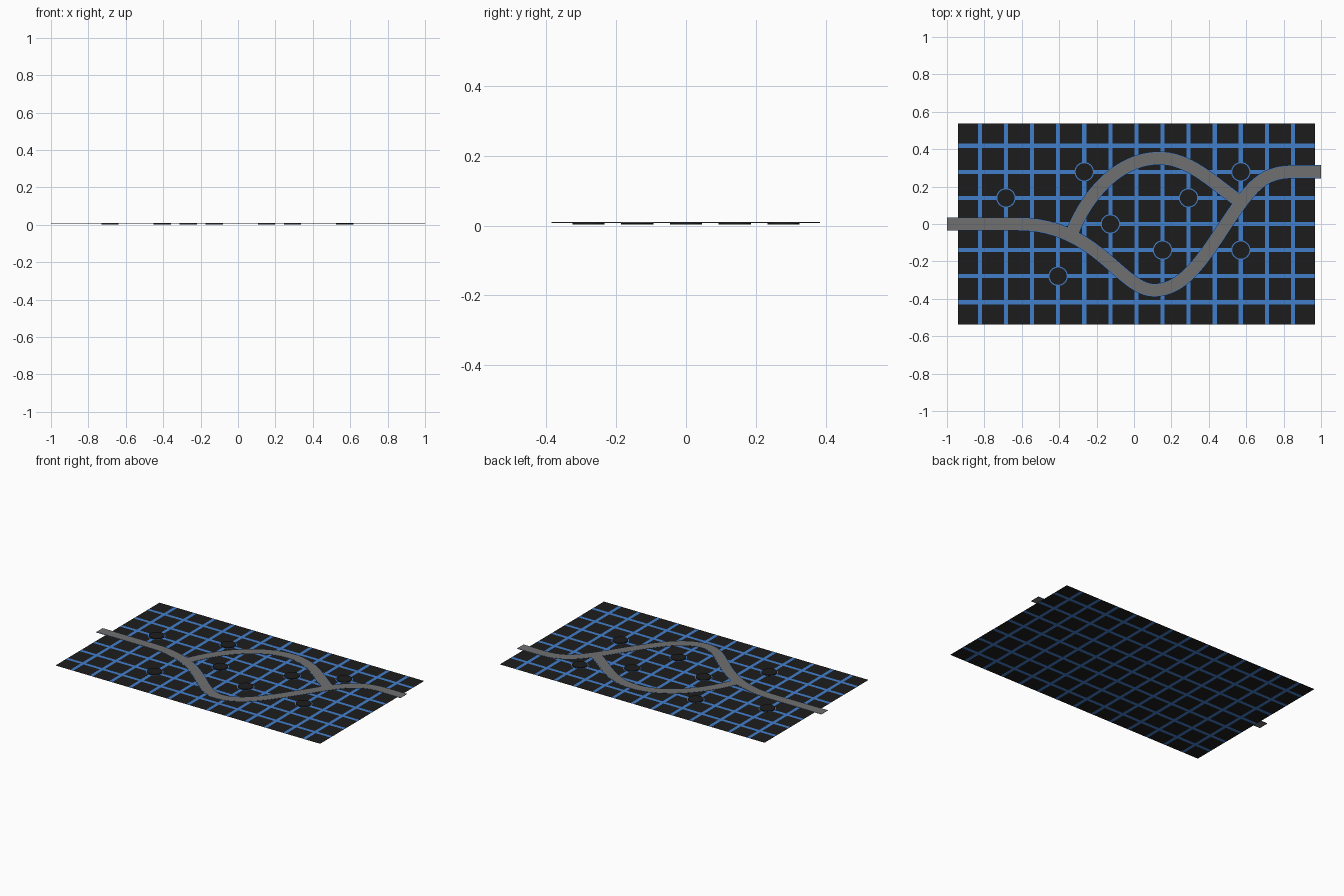
import bpy, bmesh
from mathutils import Vector
from mathutils.geometry import interpolate_bezier

if "Cube" in bpy.data.objects:
    bpy.data.objects.remove(bpy.data.objects["Cube"])

def material(name, rgb):
    m = bpy.data.materials.new(name)
    m.diffuse_color = (*rgb, 1)
    m.use_nodes = True
    m.node_tree.nodes["Principled BSDF"].inputs["Base Color"].default_value = m.diffuse_color
    return m

BLACK = material("black", (0.012, 0.012, 0.012))
BLUE = material("blue", (0.055, 0.21, 0.60))
GREY = material("road_grey", (0.16, 0.16, 0.16))

PITCH, LINE, CX = 0.1395, 0.022, 0.013
COLS, ROWS = 13, 7

def node(c, r):
    return CX + (c - (COLS - 1) / 2) * PITCH, (r - (ROWS - 1) / 2) * PITCH

def finish(bm, name, mats):
    me = bpy.data.meshes.new(name)
    bm.to_mesh(me)
    bm.free()
    for m in mats:
        me.materials.append(m)
    ob = bpy.data.objects.new(name, me)
    bpy.context.collection.objects.link(ob)
    return ob

# board: flat sheet cut into black tiles and blue lines
def cuts(centres):
    out = [centres[0] - 0.1175]
    for c in centres:
        out += [c - LINE / 2, c + LINE / 2]
    return out + [centres[-1] + 0.1175]

xs = cuts([node(c, 0)[0] for c in range(COLS)])
ys = cuts([node(0, r)[1] for r in range(ROWS)])
bm = bmesh.new()
grid = [[bm.verts.new((x, y, 0)) for y in ys] for x in xs]
for i in range(len(xs) - 1):
    for j in range(len(ys) - 1):
        f = bm.faces.new((grid[i][j], grid[i + 1][j], grid[i + 1][j + 1], grid[i][j + 1]))
        f.material_index = 1 if i % 2 or j % 2 else 0
finish(bm, "grid_board", [BLACK, BLUE])

# round pads on grid crossings: blue rim sheet under a thin black disc
def pad(c, r, n):
    x, y = node(c, r)
    bm = bmesh.new()
    bmesh.ops.create_circle(bm, cap_ends=True, segments=32, radius=0.052)
    rim = finish(bm, f"pad_rim_{n}", [BLUE])
    rim.location = (x, y, 0.003)
    bm = bmesh.new()
    bmesh.ops.create_cone(bm, cap_ends=True, segments=32, radius1=0.046, radius2=0.046, depth=0.005)
    disc = finish(bm, f"pad_disc_{n}", [BLACK])
    disc.location = (x, y, 0.0055)

for n, (c, r) in enumerate([(4, 5), (10, 5), (1, 4), (8, 4), (5, 3), (7, 2), (10, 2), (3, 1)]):
    pad(c, r, n + 1)

# road paths as chained cubic segments
def path(segments, steps=24):
    pts = []
    for seg in segments:
        p = interpolate_bezier(*[Vector((*q, 0)) for q in seg], steps)
        pts += p[1:] if pts else p
    return pts

# strip between two sideways offsets, optionally thickened downward
def strip(name, pts, a, b, z, mat, thick=0):
    bm = bmesh.new()
    prev = None
    for i, p in enumerate(pts):
        t = (pts[min(i + 1, len(pts) - 1)] - pts[max(i - 1, 0)]).normalized()
        side = Vector((-t.y, t.x, 0))
        cur = [bm.verts.new(p + side * o + Vector((0, 0, z))) for o in (a, b)]
        if prev:
            bm.faces.new((prev[0], cur[0], cur[1], prev[1]))
        prev = cur
    ob = finish(bm, name, [mat])
    if thick:
        mod = ob.modifiers.new("thickness", "SOLIDIFY")
        mod.thickness = thick
        mod.offset = -1

def road(name, pts):
    strip(name, pts, -0.031, 0.031, 0.010, GREY, 0.002)
    strip(name + "_left_edge", pts, 0.031, 0.036, 0.009, BLUE)
    strip(name + "_right_edge", pts, -0.036, -0.031, 0.009, BLUE)

road("main_road", path([
    [(-1, 0), (-0.87, 0), (-0.75, 0), (-0.62, 0)],
    [(-0.62, 0), (-0.2, 0), (-0.07, -0.354), (0.107, -0.354)],
    [(0.107, -0.354), (0.29, -0.354), (0.40, -0.13), (0.55, 0.085)],
    [(0.55, 0.085), (0.64, 0.21), (0.70, 0.279), (0.85, 0.279)],
    [(0.85, 0.279), (0.9, 0.279), (0.95, 0.279), (1, 0.279)]]))
road("branch_road", path([
    [(-0.33, -0.045), (-0.25, 0.16), (-0.08, 0.352), (0.135, 0.352)],
    [(0.135, 0.352), (0.30, 0.352), (0.42, 0.22), (0.58, 0.11)]]))
